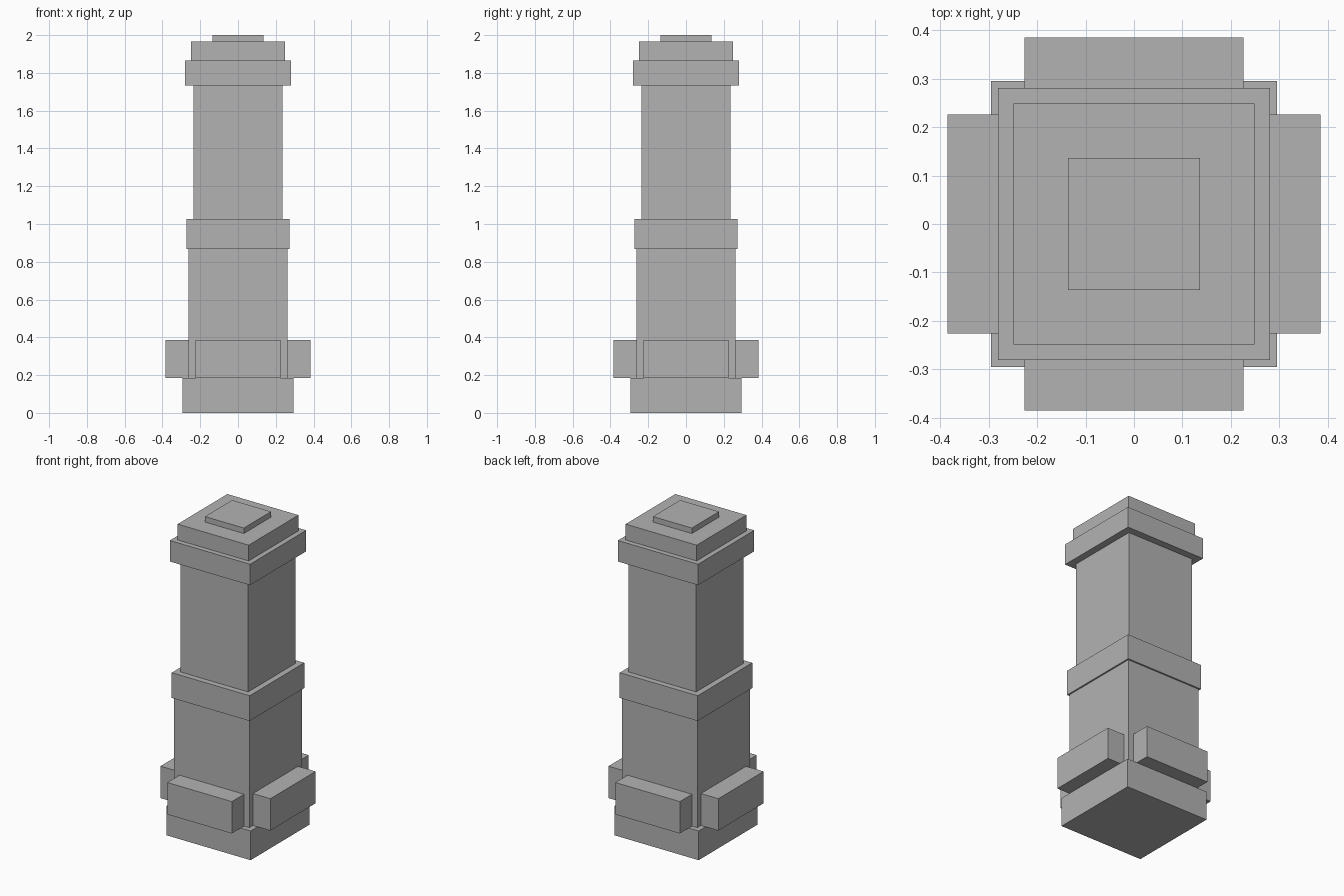
import bpy

default = bpy.data.objects.get("Cube")
if default:
    bpy.data.objects.remove(default, do_unlink=True)

# Single stone colour
stone = bpy.data.materials.new("grey_stone")
stone.use_nodes = True
colour = (0.45, 0.45, 0.45, 1)
stone.diffuse_color = colour
stone.node_tree.nodes["Principled BSDF"].inputs["Base Color"].default_value = colour


def box(name, low, high):
    """Flat-faced box between two opposite corners."""
    size = [b - a for a, b in zip(low, high)]
    middle = [(a + b) / 2 for a, b in zip(low, high)]
    bpy.ops.mesh.primitive_cube_add(size=1, location=middle)
    obj = bpy.context.object
    obj.name = name
    obj.scale = size
    bpy.ops.object.transform_apply(location=True, rotation=False, scale=True)
    obj.data.materials.append(stone)


# Square tiers stacked up the tower: name, half width, top height
tiers = [
    ("base_plinth", 0.295, 0.185),
    ("lower_shaft", 0.263, 0.867),
    ("middle_band", 0.273, 1.027),
    ("upper_shaft", 0.236, 1.732),
    ("cornice", 0.281, 1.865),
    ("cap", 0.249, 1.965),
    ("top_slab", 0.136, 2.0),
]
bottom = 0
for name, half, top in tiers:
    box(name, (-half, -half, bottom), (half, half, top))
    bottom = top

# Projecting block on each side of the lower shaft
INNER, OUTER, HALF = 0.263, 0.385, 0.226
LOW, HIGH = 0.185, 0.387
box("left_block", (INNER, -HALF, LOW), (OUTER, HALF, HIGH))
box("right_block", (-OUTER, -HALF, LOW), (-INNER, HALF, HIGH))
box("back_block", (-HALF, INNER, LOW), (HALF, OUTER, HIGH))
box("front_block", (-HALF, -OUTER, LOW), (HALF, -INNER, HIGH))
